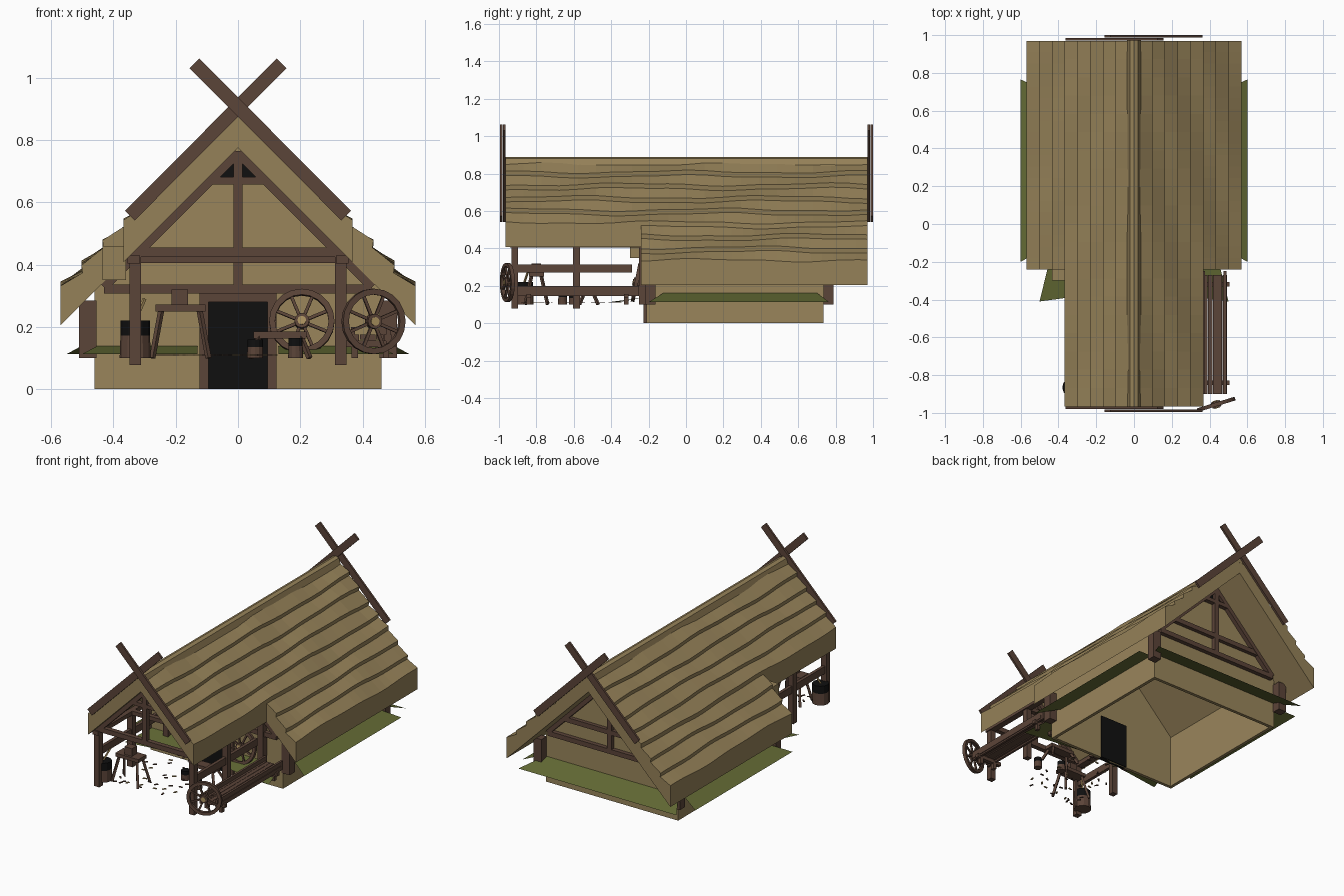
import bpy, bmesh, math, random
from mathutils import Vector, Matrix

random.seed(4)
if "Cube" in bpy.data.objects:
    bpy.data.objects.remove(bpy.data.objects["Cube"])


def material(name, rgb):
    m = bpy.data.materials.new(name)
    m.use_nodes = True
    m.diffuse_color = (*rgb, 1)
    bsdf = next(n for n in m.node_tree.nodes if n.type == "BSDF_PRINCIPLED")
    bsdf.inputs["Base Color"].default_value = (*rgb, 1)
    bsdf.inputs["Roughness"].default_value = 0.9
    return m


THATCH = material("thatch", (0.30, 0.22, 0.098))
WALL = material("clay_wall", (0.32, 0.235, 0.105))
WOOD = material("dark_wood", (0.105, 0.058, 0.04))
GRASS = material("grass", (0.125, 0.145, 0.035))
BLACK = material("black", (0.005, 0.005, 0.005))
PALE = material("pale_wood", (0.40, 0.28, 0.114))


def finish(name, bm, mat):
    bmesh.ops.recalc_face_normals(bm, faces=bm.faces)
    mesh = bpy.data.meshes.new(name)
    bm.to_mesh(mesh)
    bm.free()
    mesh.materials.append(mat)
    ob = bpy.data.objects.new(name, mesh)
    bpy.context.collection.objects.link(ob)
    return ob


def box(name, lo, hi, mat, frame=None):
    lo, hi = Vector(lo), Vector(hi)
    bm = bmesh.new()
    m = Matrix.Translation((lo + hi) / 2) @ Matrix.Diagonal((*(hi - lo), 1))
    bmesh.ops.create_cube(bm, size=1, matrix=(frame or Matrix()) @ m)
    return finish(name, bm, mat)


def beam(name, p, q, w, h, mat, frame=None):
    p, q = Vector(p), Vector(q)
    rot = (q - p).to_track_quat("Y", "Z").to_matrix().to_4x4()
    m = Matrix.Translation((p + q) / 2) @ rot @ Matrix.Diagonal((w, (q - p).length, h, 1))
    bm = bmesh.new()
    bmesh.ops.create_cube(bm, size=1, matrix=(frame or Matrix()) @ m)
    return finish(name, bm, mat)


def drum(name, at, r1, r2, depth, mat, frame=None, sides=12):
    bm = bmesh.new()
    bmesh.ops.create_cone(bm, cap_ends=True, segments=sides, radius1=r1, radius2=r2,
                          depth=depth, matrix=(frame or Matrix()) @ Matrix.Translation(at))
    return finish(name, bm, mat)


def loft(name, rings, mat, closed=True):
    """Skin rings of points; closed rings are capped into a solid."""
    bm = bmesh.new()
    vs = [[bm.verts.new(p) for p in ring] for ring in rings]
    n = len(vs[0])
    for a, b in zip(vs, vs[1:]):
        for i in range(n if closed else n - 1):
            j = (i + 1) % n
            bm.faces.new((a[i], a[j], b[j], b[i]))
    if closed:
        bm.faces.new(vs[0])
        bm.faces.new(vs[-1])
    return finish(name, bm, mat)


def prism(name, pts, y0, y1, mat):
    return loft(name, [[(x, y, z) for x, z in pts] for y in (y0, y1)], mat)


# Thatched roof: stepped layers with wavy lower edges
STEP = 0.0675


def thatch(name, side, first, last, y0, y1):
    def ring(y):
        pts = []
        for k in range(first, last + 1):
            x = 0.03 + STEP * k
            z = 0.877 - STEP * k + 0.007 * math.sin(6 * y + 1.7 * k) + 0.003 * math.sin(15 * y + k)
            if k > first:
                pts.append((x, z))
            if k < last:
                pts.append((x - 0.003, z - 0.024))
        x0 = 0 if first == 0 else pts[0][0]
        if first == 0:
            pts.insert(0, (0, 0.875))
        xe = pts[-1][0]
        pts += [(xe, 0.775 - xe), (x0, 0.775 - x0)]
        return [(side * x, y, z) for x, z in pts]
    n = 20
    loft(name, [ring(y0 + (y1 - y0) * i / n) for i in range(n + 1)], THATCH)


for side, tag in ((1, "left"), (-1, "right")):
    thatch(tag + "_upper_thatch", side, 0, 5, -0.965, 0.97)
    thatch(tag + "_lower_thatch", side, 5, 8, -0.24, 0.97)
box("thatch_return", (-0.435, -0.30, 0.35), (-0.36, -0.235, 0.46), THATCH)
prism("ridge_cap", [(-0.036, 0.845), (-0.022, 0.882), (0, 0.89), (0.022, 0.882), (0.036, 0.845)],
      -0.966, 0.971, THATCH)

# Crossed boards on both gable ends
for end, ys in (("front", (-0.972, -0.988)), ("back", (0.978, 0.993))):
    for s, y in zip((1, -1), ys):
        beam(end + "_crossed_board", (-0.347 * s, y, 0.558), (0.14 * s, y, 1.046),
             0.013, 0.044, WOOD)

# Walls, open underneath
gable = [(-0.46, 0), (0.46, 0), (0.46, 0.325), (0, 0.785), (-0.46, 0.325)]
prism("front_wall", gable, -0.21, -0.19, WALL)
prism("back_wall", gable, 0.715, 0.735, WALL)
for s in (-1, 1):
    box("side_wall", (s * 0.45 - 0.01, -0.21, 0), (s * 0.45 + 0.01, 0.735, 0.33), WALL)

# Doorway
box("door_opening", (-0.095, -0.216, 0), (0.095, -0.184, 0.28), BLACK)
for s in (-1, 1):
    box("door_jamb", (s * 0.109 - 0.014, -0.226, 0), (s * 0.109 + 0.014, -0.205, 0.31), WOOD)
box("door_lintel", (-0.12, -0.226, 0.28), (0.12, -0.205, 0.31), WOOD)


# Timber trusses
def truss(name, y, half, tie):
    t = 0.015
    box(name + "_tie_beam", (-half, y - t, tie - 0.015), (half, y + t, tie + 0.015), WOOD)
    box(name + "_king_post", (-0.015, y - t, tie), (0.015, y + t, 0.765), WOOD)
    box(name + "_collar", (-0.09, y - t, 0.658), (0.09, y + t, 0.682), WOOD)
    for s in (-1, 1):
        beam(name + "_rafter", (0, y, 0.757), (s * half, y, 0.757 - half), 0.03, 0.026, WOOD)


truss("porch", -0.915, 0.345, 0.44)
truss("front_wall", -0.222, 0.43, 0.322)
truss("back_wall", 0.747, 0.43, 0.322)
for y in (-0.215, 0.74):
    prism("smoke_hole", [(-0.08, 0.68), (0.08, 0.68), (0, 0.76)], y - 0.004, y + 0.004, BLACK)
for y in (-0.222, 0.747):
    box("upper_beam", (-0.33, y - 0.012, 0.425), (0.33, y + 0.012, 0.455), WOOD)

# Porch posts, plates and rails
for s in (-1, 1):
    for y in (-0.915, -0.585):
        box("porch_post", (s * 0.33 - 0.018, y - 0.018, 0.078),
            (s * 0.33 + 0.018, y + 0.018, 0.43), WOOD)
    box("wall_post", (s * 0.33 - 0.018, -0.25, 0.1), (s * 0.33 + 0.018, -0.21, 0.43), WOOD)
    box("roof_plate", (s * 0.335 - 0.02, -0.94, 0.404), (s * 0.335 + 0.02, -0.21, 0.43), WOOD)
    box("porch_rail", (s * 0.33 - 0.01, -0.9, 0.27), (s * 0.33 + 0.01, -0.29, 0.315), WOOD)
    for y in (-0.19, 0.762):
        box("corner_post", (s * 0.482 - 0.028, y - 0.026, 0.1),
            (s * 0.482 + 0.028, y + 0.026, 0.285), WOOD)
box("porch_cross_beam", (-0.34, -0.6, 0.405), (0.34, -0.57, 0.43), WOOD)

# Grass skirts sloping away from the walls
for s in (-1, 1):
    loft("side_grass", [[(s * 0.6, -0.2, 0.113), (s * 0.6, 0.765, 0.113)],
                        [(s * 0.455, -0.12, 0.162), (s * 0.455, 0.7, 0.162)]], GRASS, False)
    loft("front_grass", [[(s * 0.5, -0.41, 0.113), (s * 0.13, -0.36, 0.113)],
                         [(s * 0.45, -0.205, 0.14), (s * 0.13, -0.205, 0.14)]], GRASS, False)
loft("back_grass", [[(-0.55, 0.88, 0.113), (0.55, 0.88, 0.113)],
                    [(-0.46, 0.73, 0.162), (0.46, 0.73, 0.162)]], GRASS, False)


# Spoked wheels
def wheel(name, at, turn, lean):
    frame = (Matrix.Translation(at) @ Matrix.Rotation(turn, 4, "Z")
             @ Matrix.Rotation(math.pi / 2 + lean, 4, "X"))
    n = 20
    rings = []
    for i in range(n + 1):
        a = math.tau * i / n
        rings.append([frame @ Vector((r * math.cos(a), r * math.sin(a), z))
                      for r, z in ((0.086, -0.01), (0.105, -0.01), (0.105, 0.01), (0.086, 0.01))])
    loft(name + "_rim", rings, WOOD)
    for i in range(8):
        a = math.tau * (i + 0.5) / 8
        d = Vector((math.cos(a), math.sin(a), 0))
        beam(name + "_spoke", d * 0.01, d * 0.09, 0.01, 0.01, WOOD, frame)
    drum(name + "_hub", (0, 0, 0), 0.024, 0.024, 0.034, WOOD, frame)
    drum(name + "_hub_cap", (0, 0, 0), 0.014, 0.014, 0.042, PALE, frame)


wheel("leaning_wheel", (0.205, -0.265, 0.218), 0, -0.2)
wheel("cart_wheel", (0.435, -0.955, 0.218), 0.3, 0)

# Long slatted trough beside the porch
for i in range(5):
    x = 0.365 + 0.026 * i
    box("trough_slat", (x, -0.9, 0.155 + 0.004 * (i % 2)), (x + 0.024, -0.27, 0.175), WOOD)
for x in (0.362, 0.475):
    box("trough_side", (x, -0.9, 0.145), (x + 0.014, -0.25, 0.2), WOOD)
for y in (-0.84, -0.32):
    box("trough_bearer", (0.33, y - 0.012, 0.135), (0.505, y + 0.012, 0.157), WOOD)
    for x in (0.375, 0.475):
        box("trough_leg", (x - 0.01, y - 0.012, 0.1), (x + 0.01, y + 0.012, 0.15), WOOD)


# Splay-legged work tables
def table(name, x, y, top, hx, hy):
    box(name + "_top", (x - hx, y - hy, top - 0.022), (x + hx, y + hy, top), WOOD)
    for sx in (-1, 1):
        for sy in (-1, 1):
            beam(name + "_leg", (x + sx * hx * 0.75, y + sy * hy * 0.6, top - 0.01),
                 (x + sx * (hx + 0.01), y + sy * (hy + 0.02), 0.1), 0.014, 0.014, WOOD)


table("work_table", -0.185, -0.8, 0.272, 0.08, 0.04)
box("work_block", (-0.213, -0.825, 0.272), (-0.16, -0.775, 0.32), WOOD)
table("low_bench", 0.135, -0.52, 0.185, 0.085, 0.03)


# Buckets and barrel
def bucket(name, x, y, r, top):
    h = top - 0.1
    drum(name, (x, y, 0.1 + h * 0.3), r, r * 0.95, h * 0.6, WOOD)
    drum(name + "_dark_band", (x, y, 0.1 + h * 0.8), r * 0.95, r * 0.95, h * 0.4, BLACK)


bucket("barrel", -0.33, -0.865, 0.05, 0.22)
bucket("small_bucket", 0.055, -0.6, 0.026, 0.16)
bucket("side_bucket", 0.185, -0.66, 0.024, 0.165)
beam("barrel_stick", (-0.34, -0.87, 0.2), (-0.3, -0.84, 0.29), 0.009, 0.009, PALE)

# Scattered wood chips
for i in range(40):
    p = Vector((random.uniform(-0.27, 0.12), random.uniform(-0.9, -0.35), 0.11))
    f = Matrix.Translation(p) @ Matrix.Rotation(random.uniform(0, 3), 4, "Z")
    box("wood_chip", (-0.012, -0.005, -0.002), (0.012, 0.005, 0.002), (WOOD, PALE)[i % 3 == 0], f)
